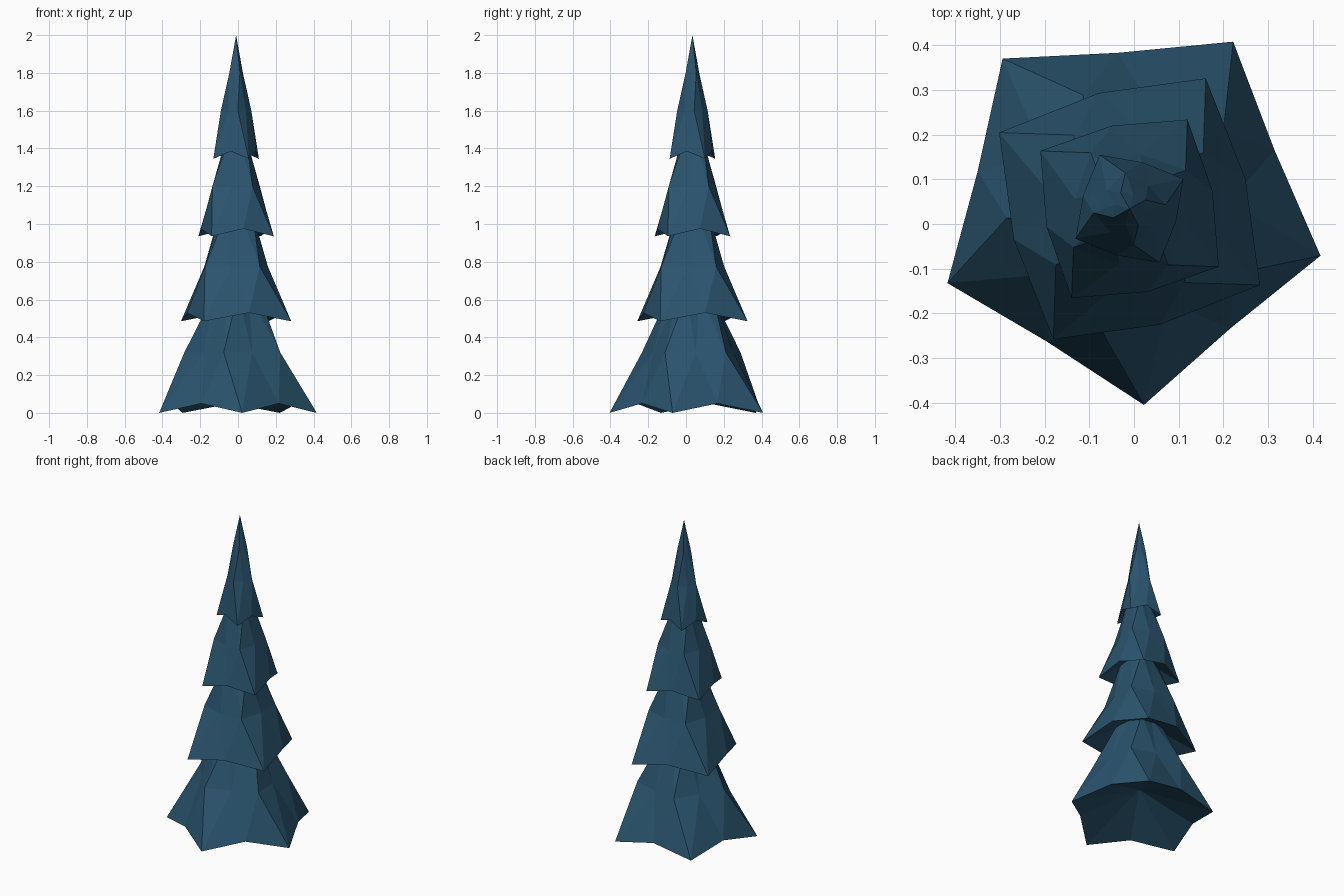
import bpy, math

if "Cube" in bpy.data.objects:
    bpy.data.objects.remove(bpy.data.objects["Cube"])

CX, CY = -0.01, 0.034  # trunk axis

mat = bpy.data.materials.new("needles")
mat.diffuse_color = (0.023, 0.088, 0.155, 1)
mat.use_nodes = True
mat.node_tree.nodes["Principled BSDF"].inputs["Base Color"].default_value = mat.diffuse_color


def star_ring(points, r_tip, r_notch, phase, z_tip, z_notch):
    """Ring of alternating branch tips and notches."""
    ring = []
    for i in range(2 * points):
        a = math.radians(phase + i * 180 / points)
        r, z = (r_tip, z_tip) if i % 2 == 0 else (r_notch, z_notch)
        ring.append((CX + r * math.cos(a), CY + r * math.sin(a), z))
    return ring


def tier(name, points, phase, z0, z_notch, z1, z2, z3, r0, rn, r1, r2):
    """Star rim, two smaller star rings, the apex and a recessed underside."""
    n = 2 * points
    half = 90 / points  # the middle ring is turned back half a step
    verts = star_ring(points, r0, rn, phase, z0, z_notch)
    verts += star_ring(points, r1, r1 * 0.82, phase - half, z1, z1)
    verts += star_ring(points, r2, r2 * 0.82, phase, z2, z2)
    verts.append((CX, CY, z3))
    verts.append((CX, CY, z0 + 0.6 * (z1 - z0)))
    faces = []
    for i in range(n):
        j = (i + 1) % n
        a, b, c, d = i, j, n + i, n + j
        e, f = 2 * n + i, 2 * n + j
        faces += [(a, b, d), (a, d, c)]      # rim to middle ring
        faces += [(c, d, e), (d, f, e)]      # middle to upper ring
        faces.append((e, f, 3 * n))          # apex
        faces.append((b, a, 3 * n + 1))      # underside

    me = bpy.data.meshes.new(name)
    me.from_pydata(verts, [], faces)
    me.materials.append(mat)
    ob = bpy.data.objects.new(name, me)
    bpy.context.collection.objects.link(ob)


# branch tiers from the ground up
tier("bottom_tier", 5, 58.2, 0.0, 0.05, 0.32, 0.63, 0.81, 0.44, 0.35, 0.275, 0.125)
tier("lower_tier", 4, 59.7, 0.485, 0.53, 0.775, 1.06, 1.23, 0.338, 0.268, 0.207, 0.10)
tier("upper_tier", 4, 57.0, 0.935, 0.975, 1.2, 1.46, 1.61, 0.238, 0.19, 0.152, 0.065)
tier("top_tier", 4, 29.0, 1.345, 1.385, 1.6, 1.8, 2.0, 0.138, 0.108, 0.081, 0.041)
